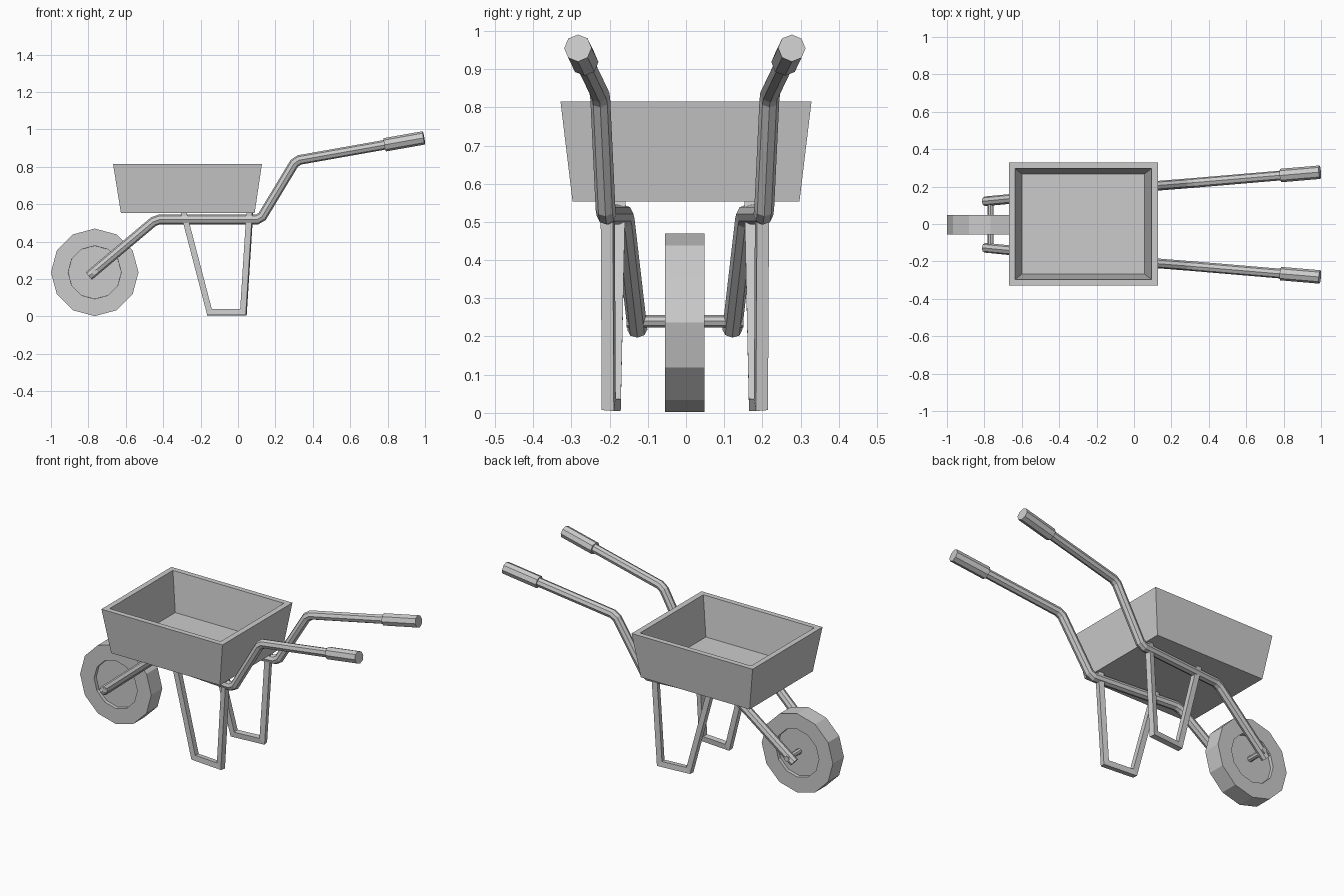
import bpy, bmesh, math
from mathutils import Vector, Matrix

if "Cube" in bpy.data.objects:
    bpy.data.objects.remove(bpy.data.objects["Cube"])

CY = -0.003  # frame centreline in y


def finish(name, bm):
    bmesh.ops.recalc_face_normals(bm, faces=bm.faces)
    me = bpy.data.meshes.new(name)
    bm.to_mesh(me)
    bm.free()
    ob = bpy.data.objects.new(name, me)
    bpy.context.collection.objects.link(ob)
    return ob


def sweep(name, pts, radius, sides, turn=0.0):
    """Mitred, capped tube along a polyline."""
    pts = [Vector(p) for p in pts]
    dirs = [(b - a).normalized() for a, b in zip(pts, pts[1:])]
    side = Vector((0, 1, 0))
    u = (side - dirs[0] * side.dot(dirs[0])).normalized()
    v = dirs[0].cross(u)
    ring = [pts[0] + radius * (u * math.cos(a) + v * math.sin(a))
            for a in (turn + k * math.tau / sides for k in range(sides))]
    bm = bmesh.new()
    prev = [bm.verts.new(p) for p in ring]
    bm.faces.new(prev)
    for i, d in enumerate(dirs):
        n = d + dirs[i + 1] if i + 1 < len(dirs) else d
        ring = [p + d * ((pts[i + 1] - p).dot(n) / d.dot(n)) for p in ring]
        cur = [bm.verts.new(p) for p in ring]
        for k in range(sides):
            j = (k + 1) % sides
            bm.faces.new((prev[k], prev[j], cur[j], cur[k]))
        prev = cur
    bm.faces.new(prev)
    return finish(name, bm)


def soften(pts, d):
    """Replace each inner corner with two points."""
    pts = [Vector(p) for p in pts]
    out = [pts[0]]
    for a, c, b in zip(pts, pts[1:], pts[2:]):
        out += [c + (a - c).normalized() * d, c + (b - c).normalized() * d]
    return out + [pts[-1]]


# Tray: tapered box with a hollow
def rect(bm, x0, x1, y, z):
    return [bm.verts.new(p) for p in
            ((x0, -y, z), (x1, -y, z), (x1, y, z), (x0, y, z))]


bm = bmesh.new()
loops = [rect(bm, -0.626, 0.089, 0.297, 0.553),
         rect(bm, -0.668, 0.128, 0.3285, 0.815),
         rect(bm, -0.636, 0.094, 0.297, 0.815),
         rect(bm, -0.600, 0.057, 0.268, 0.585)]
for a, b in zip(loops, loops[1:]):
    for k in range(4):
        j = (k + 1) % 4
        bm.faces.new((a[k], a[j], b[j], b[k]))
bm.faces.new(loops[0])
bm.faces.new(loops[-1])
finish("tray", bm)

# Wheel: twelve-sided, recessed hub on both faces
bm = bmesh.new()
place = Matrix.Translation((-0.766, CY, 0.236)) @ Matrix.Rotation(math.pi / 2, 4, 'X')
bmesh.ops.create_cone(bm, cap_ends=True, segments=12, radius1=0.234,
                      radius2=0.234, depth=0.104)
bmesh.ops.rotate(bm, verts=bm.verts, matrix=Matrix.Rotation(0, 3, 'Z'))
for cap in [f for f in bm.faces if len(f.verts) == 12]:
    bmesh.ops.inset_region(bm, faces=[cap], thickness=0.092)
    bmesh.ops.inset_region(bm, faces=[cap], thickness=0.0005, depth=-0.02)
bm.transform(place)
finish("wheel", bm)

# Axle
sweep("axle", [(-0.766, CY - 0.153, 0.24), (-0.766, CY + 0.153, 0.24)][::-1]
      and [(-0.766, CY - 0.153, 0.24), (-0.766, CY + 0.153, 0.2401)], 0.016, 8)

for s, label in ((-1, "right"), (1, "left")):
    def P(x, y, z):
        return (x, CY + s * y, z)

    # Bent handle rail
    knee, tip = Vector(P(0.31, 0.222, 0.834)), Vector(P(0.994, 0.28, 0.955))
    rail = [P(-0.797, 0.124, 0.217), P(-0.438, 0.159, 0.519),
            P(0.12, 0.207, 0.519), knee, tip.lerp(knee, 0.1)]
    sweep("handle_rail_" + label, soften(rail, 0.018), 0.026, 8)

    # Grip
    sweep("grip_" + label, [tip.lerp(knee, 0.306), tip], 0.036, 8)

    # Leg loop of square bar, lying in the plane of the rail
    def L(x, z):
        return P(x, 0.1967 + 0.086 * x, z)
    sweep("leg_" + label, [L(-0.291, 0.555), L(-0.152, 0.022),
                           L(0.029, 0.022), L(0.063, 0.555)],
          0.016 * math.sqrt(2), 4, math.pi / 4)
